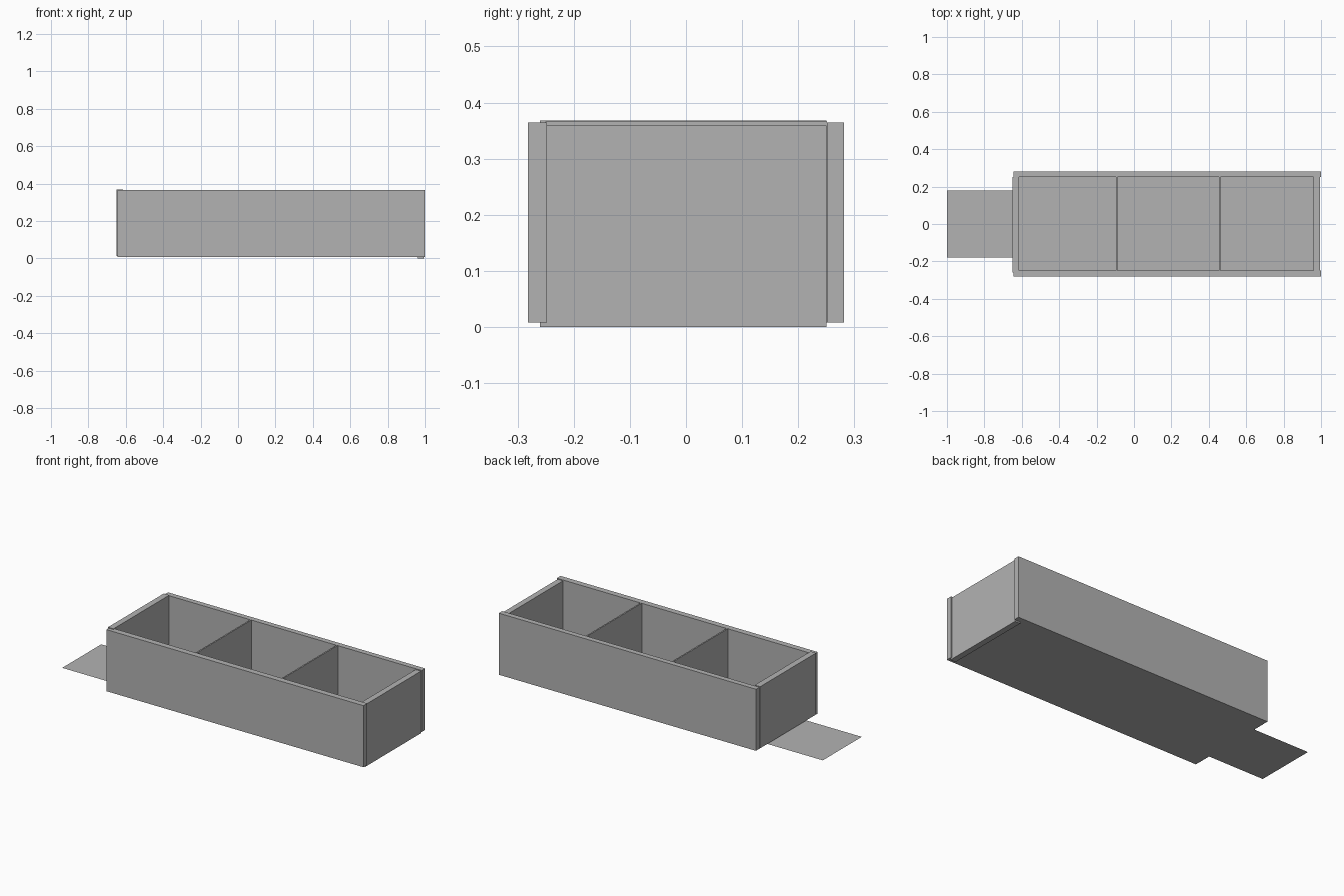
import bpy
import bmesh

cube = bpy.data.objects.get("Cube")
if cube:
    bpy.data.objects.remove(cube, do_unlink=True)

grey = bpy.data.materials.new("plain grey")
grey.use_nodes = True
COLOUR = (0.45, 0.45, 0.45, 1)
grey.diffuse_color = COLOUR
grey.node_tree.nodes["Principled BSDF"].inputs["Base Color"].default_value = COLOUR


def add_object(name, bm):
    mesh = bpy.data.meshes.new(name)
    bm.to_mesh(mesh)
    bm.free()
    mesh.materials.append(grey)
    obj = bpy.data.objects.new(name, mesh)
    bpy.context.collection.objects.link(obj)
    return obj


def box(name, x, y, z):
    """Box from (low, high) ranges on each axis."""
    bm = bmesh.new()
    bmesh.ops.create_cube(bm, size=1)
    for v in bm.verts:
        v.co = [r[0] if c < 0 else r[1] for c, r in zip(v.co, (x, y, z))]
    return add_object(name, bm)


BASE, RIM = 0.008, 0.364
INNER = 0.25

# Long side walls
box("front_wall", (-0.645, 1), (-0.282, -0.248), (BASE, RIM))
box("back_wall", (-0.645, 1), (0.251, 0.282), (BASE, RIM))

# End panels, fitted slightly off the side walls
box("right_end_panel", (-0.65, -0.615), (-0.26, INNER), (0.012, 0.368))
box("left_end_panel", (0.961, 0.995), (-0.26, INNER), (0, 0.359))

# Thin dividers
for i, x in enumerate((-0.092, 0.459)):
    box(f"divider_{i + 1}", (x - 0.004, x + 0.004), (-INNER, 0.251), (BASE, 0.366))

# Sheet floor with a narrower tongue sticking out of one end
half = [(-1, 0.178), (-0.645, 0.178), (-0.645, 0.255), (0.99, 0.255)]
outline = half + [(x, -y) for x, y in reversed(half)]
bm = bmesh.new()
face = bm.faces.new([bm.verts.new((x, y, BASE)) for x, y in outline])
face.normal_update()
if face.normal.z < 0:
    face.normal_flip()
add_object("floor_with_tongue", bm)
